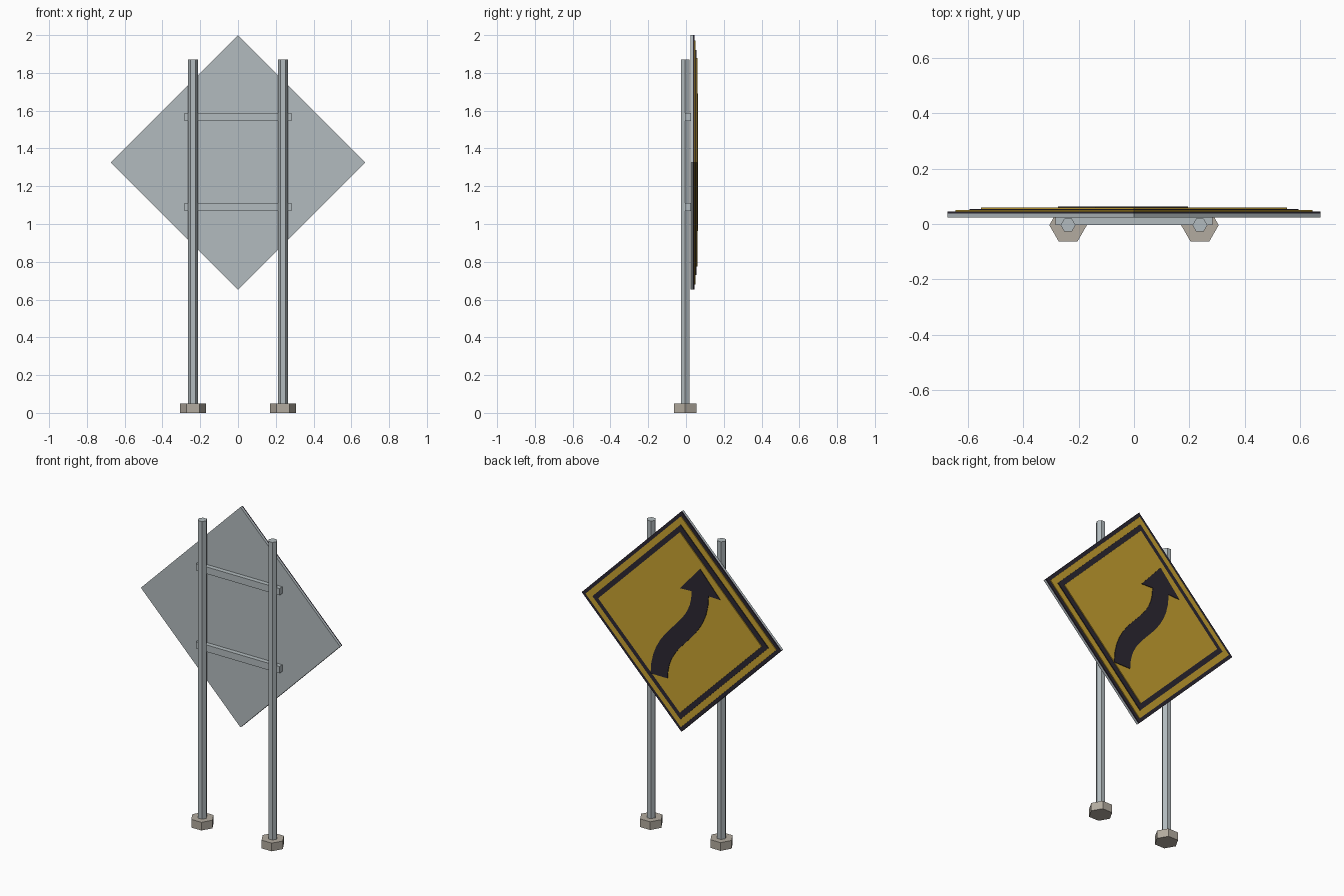
import bpy, bmesh, math
from mathutils import Vector

if "Cube" in bpy.data.objects:
    bpy.data.objects.remove(bpy.data.objects["Cube"])


def material(name, rgb):
    m = bpy.data.materials.new(name)
    m.diffuse_color = (*rgb, 1)
    m.use_nodes = True
    m.node_tree.nodes["Principled BSDF"].inputs["Base Color"].default_value = m.diffuse_color
    return m


STEEL = material("steel", (0.45, 0.50, 0.52))
CONCRETE = material("concrete", (0.45, 0.41, 0.35))
BLACK = material("black", (0.025, 0.021, 0.032))
YELLOW = material("yellow", (0.58, 0.36, 0.03))


def prism(name, points, offset, mat):
    """Extrude a planar outline along an offset vector."""
    bm = bmesh.new()
    face = bm.faces.new([bm.verts.new(p) for p in points])
    out = bmesh.ops.extrude_face_region(bm, geom=[face])
    verts = [g for g in out["geom"] if isinstance(g, bmesh.types.BMVert)]
    bmesh.ops.translate(bm, verts=verts, vec=offset)
    if face.is_valid is False or len(bm.faces) < len(points) + 2:
        bm.faces.new([v for v in bm.verts if v not in verts])
    bmesh.ops.recalc_face_normals(bm, faces=bm.faces)
    me = bpy.data.meshes.new(name)
    bm.to_mesh(me)
    bm.free()
    me.materials.append(mat)
    ob = bpy.data.objects.new(name, me)
    bpy.context.collection.objects.link(ob)
    return ob


def hex_column(name, x, y, radius, z0, z1, mat):
    pts = [(x + radius * math.cos(math.pi / 3 * i),
            y + radius * math.sin(math.pi / 3 * i), z0) for i in range(6)]
    prism(name, pts, (0, 0, z1 - z0), mat)


# Hexagonal posts on hexagonal footings
for side, x in (("left", -0.238), ("right", 0.238)):
    hex_column("footing_" + side, x, -0.004, 0.068, 0, 0.05, CONCRETE)
    hex_column("post_" + side, x, -0.004, 0.027, 0.05, 1.87, STEEL)

# Cross rails behind the panel
for level, z in (("lower", 1.09), ("upper", 1.567)):
    pts = [(-0.283, -0.004, z - 0.021), (0.283, -0.004, z - 0.021),
           (0.283, -0.004, z + 0.021), (-0.283, -0.004, z + 0.021)]
    prism("rail_" + level, pts, (0, 0.029, 0), STEEL)

# Stacked diamond layers of the sign
CZ = 1.326
for name, half, y0, y1, mat in (
        ("sign_back_plate", 0.674, 0.024, 0.038, STEEL),
        ("sign_black_edge", 0.674, 0.038, 0.045, BLACK),
        ("sign_yellow_rim", 0.645, 0.045, 0.050, YELLOW),
        ("sign_black_border", 0.595, 0.050, 0.055, BLACK),
        ("sign_yellow_face", 0.552, 0.055, 0.060, YELLOW)):
    pts = [(half, y0, CZ), (0, y0, CZ + half), (-half, y0, CZ), (0, y0, CZ - half)]
    prism(name, pts, (0, y1 - y0, 0), mat)

# Winding arrow: S-shaped Bezier shaft with a triangular head
p0, p1, p2, p3 = (Vector(p) for p in
                  ((-0.138, -0.362), (-0.138, -0.08), (0.14, -0.06), (0.14, 0.215)))
left, right = [], []
STEPS = 14
for i in range(STEPS + 1):
    t = i / STEPS
    s = 1 - t
    c = p0 * s**3 + p1 * 3 * s * s * t + p2 * 3 * s * t * t + p3 * t**3
    d = ((p1 - p0) * s * s + (p2 - p1) * 2 * s * t + (p3 - p2) * t * t).normalized()
    n = Vector((-d.y, d.x)) * 0.057
    left.append(c + n)
    right.append(c - n)
head = [Vector((0.275, 0.212)), Vector((0.139, 0.365)), Vector((0.003, 0.212))]
outline = right + head + left[::-1]
prism("sign_arrow", [(-p.x, 0.060, CZ + p.y) for p in outline], (0, 0.004, 0), BLACK)
